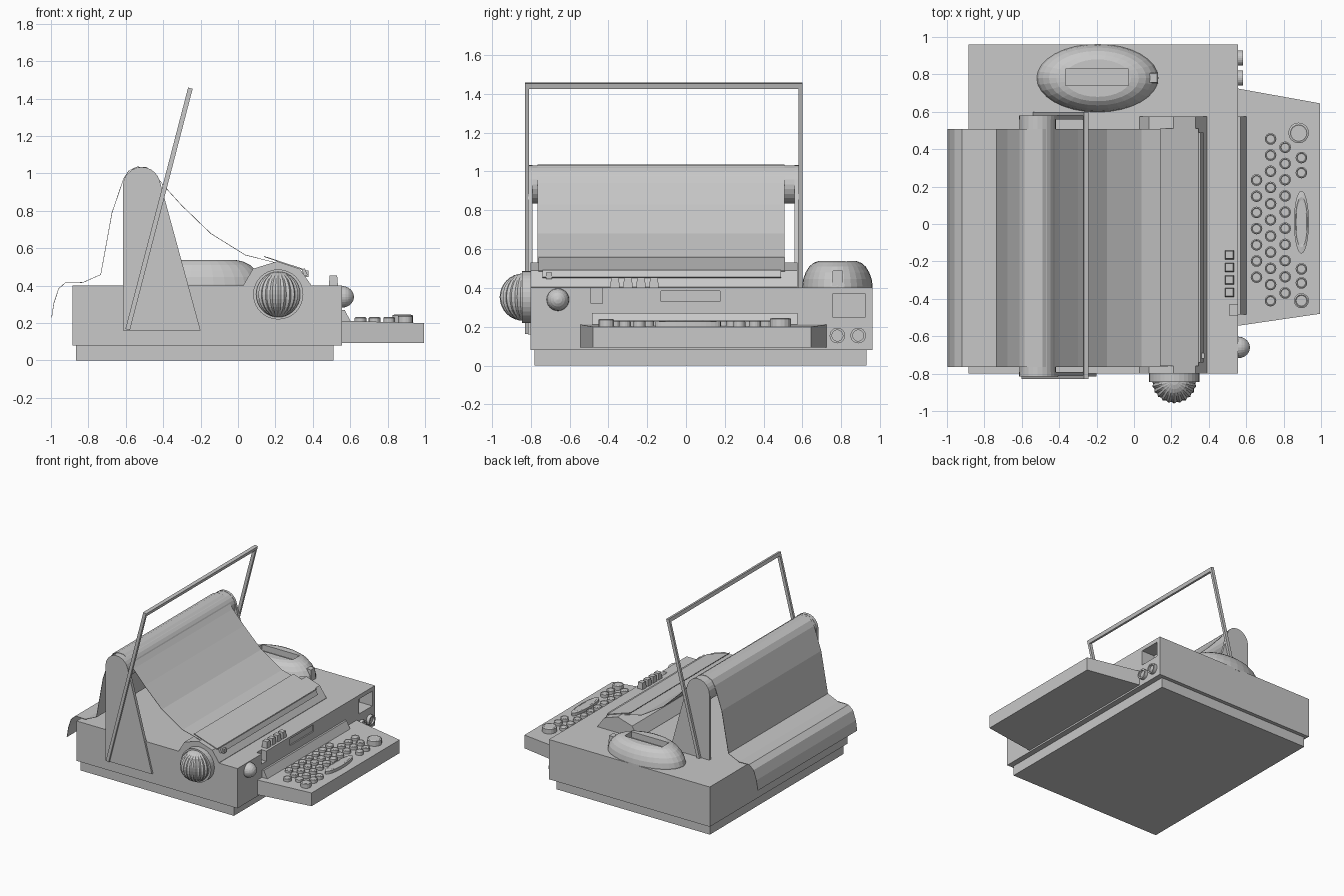
import bpy, bmesh, math
from mathutils import Vector, Matrix

if "Cube" in bpy.data.objects:
    bpy.data.objects.remove(bpy.data.objects["Cube"])

grey = bpy.data.materials.new("plain_grey")
grey.diffuse_color = (0.58, 0.58, 0.58, 1)
grey.use_nodes = True
grey.node_tree.nodes["Principled BSDF"].inputs["Base Color"].default_value = grey.diffuse_color


def finish(name, bm):
    bmesh.ops.recalc_face_normals(bm, faces=bm.faces)
    me = bpy.data.meshes.new(name)
    bm.to_mesh(me)
    bm.free()
    me.materials.append(grey)
    ob = bpy.data.objects.new(name, me)
    bpy.context.collection.objects.link(ob)
    return ob


def box(name, x0, x1, y0, y1, z0, z1, taper=1.0):
    bm = bmesh.new()
    bmesh.ops.create_cube(bm, size=1)
    for v in bm.verts:
        t = taper if v.co.z > 0 else 1
        v.co = Vector(((x0 + x1) / 2 + v.co.x * (x1 - x0) * t,
                       (y0 + y1) / 2 + v.co.y * (y1 - y0) * t,
                       z0 if v.co.z < 0 else z1))
    return finish(name, bm)


def prism(name, pts, axis, a, b):
    """Extrude a closed profile: axis 'y' takes (x, z) points, 'z' takes (x, y)."""
    bm = bmesh.new()
    mk = (lambda p, d: (p[0], d, p[1])) if axis == 'y' else (lambda p, d: (p[0], p[1], d))
    f = bm.faces.new([bm.verts.new(mk(p, a)) for p in pts])
    r = bmesh.ops.extrude_face_region(bm, geom=[f])
    d = Vector((0, b - a, 0)) if axis == 'y' else Vector((0, 0, b - a))
    bmesh.ops.translate(bm, vec=d, verts=[g for g in r['geom'] if isinstance(g, bmesh.types.BMVert)])
    return finish(name, bm)


def lathe(name, prof, centre, axis='z', sx=1.0, sy=1.0, n=24):
    """Stack of rings (radius, height) along an axis, capped at both ends."""
    bm = bmesh.new()
    rings = [[bm.verts.new((r * sx * math.cos(i * math.tau / n),
                            r * sy * math.sin(i * math.tau / n), h)) for i in range(n)]
             for r, h in prof]
    for a, b in zip(rings, rings[1:]):
        for i in range(n):
            j = (i + 1) % n
            bm.faces.new((a[i], a[j], b[j], b[i]))
    bm.faces.new(rings[0])
    bm.faces.new(rings[-1])
    rot = {'z': Matrix(), 'x': Matrix.Rotation(math.pi / 2, 4, 'Y'),
           '-y': Matrix.Rotation(math.pi / 2, 4, 'X')}[axis]
    bmesh.ops.transform(bm, matrix=Matrix.Translation(centre) @ rot, verts=bm.verts)
    return finish(name, bm)


def cut(ob, *cutters):
    for c in cutters:
        m = ob.modifiers.new("cut", 'BOOLEAN')
        m.operation = 'DIFFERENCE'
        m.object = c
        c.hide_render = True
        c.hide_set(True)


# case and plinth, with display recess, label slot and notch
box("plinth", -0.865, 0.51, -0.78, 0.93, 0, 0.085)
case = box("case", -0.885, 0.555, -0.80, 0.96, 0.08, 0.402)
cut(case,
    box("display_cutter", 0.44, 0.7, 0.755, 0.925, 0.25, 0.37),
    box("slot_cutter", 0.545, 0.7, -0.13, 0.175, 0.33, 0.385),
    box("notch_cutter", 0.51, 0.7, -0.49, -0.43, 0.32, 0.5))

# raised platen cover
prism("platen_cover", [(0.03, 0.39), (0.03, 0.405), (0.08, 0.49), (0.21, 0.53), (0.33, 0.49),
                       (0.39, 0.405), (0.39, 0.39)], 'y', -0.80, 0.575)
# paper guide plate, rod and slider
prism("guide_plate", [(0.14, 0.553), (0.345, 0.485), (0.345, 0.491), (0.14, 0.558)], 'y', -0.76, 0.51)
prism("guide_rod", [(0.34, 0.485), (0.355, 0.45), (0.372, 0.457), (0.356, 0.493)], 'y', -0.74, 0.49)
box("rod_slider", 0.345, 0.378, -0.72, -0.69, 0.445, 0.48)

# paper sheet
path = [(0.21, 0.522), (0.04, 0.565), (-0.145, 0.68), (-0.30, 0.83), (-0.40, 0.94), (-0.455, 1.01),
        (-0.49, 1.034), (-0.54, 1.036), (-0.585, 1.015), (-0.612, 0.975), (-0.675, 0.79),
        (-0.735, 0.46), (-0.83, 0.418), (-0.92, 0.42), (-0.96, 0.385), (-0.985, 0.31), (-0.998, 0.23)]
bm = bmesh.new()
rows = [[bm.verts.new((x, y, z)) for y in (-0.765, 0.507)] for x, z in path]
for a, b in zip(rows, rows[1:]):
    bm.faces.new((a[0], a[1], b[1], b[0]))
paper = finish("paper", bm)
paper.modifiers.new("thickness", 'SOLIDIFY').thickness = 0.003

# paper roller with its side supports
lathe("paper_roller", [(0.098, 0), (0.098, 1.36)], (-0.515, 0.565, 0.934), '-y')
arc = [(-0.515 + 0.1 * math.cos(math.radians(a)), 0.934 + 0.1 * math.sin(math.radians(a)))
       for a in range(180, 14, -15)]
for side, y0, y1 in (("front", -0.815, -0.79), ("back", 0.56, 0.58)):
    prism(side + "_support", [(-0.615, 0.16)] + arc + [(-0.20, 0.16)], 'y', y0, y1)

# tilted wire frame
lean = [(-0.602, 0.168), (-0.578, 0.162), (-0.243, 1.45), (-0.267, 1.458)]
prism("front_frame_arm", lean, 'y', -0.83, -0.81)
prism("back_frame_arm", lean, 'y', 0.58, 0.60)
prism("frame_top_bar", [(-0.274, 1.432), (-0.249, 1.425), (-0.242, 1.452), (-0.267, 1.459)],
      'y', -0.83, 0.60)

# fluted side knob on its collar
lathe("knob_collar", [(0.134, 0), (0.134, 0.045)], (0.215, -0.80, 0.353), '-y', n=32)
bm = bmesh.new()
bmesh.ops.create_uvsphere(bm, u_segments=48, v_segments=16, radius=0.122)
for v in bm.verts:
    k = round(math.atan2(v.co.y, v.co.x) / (math.tau / 48))
    if k % 2:
        v.co.x *= 0.93
        v.co.y *= 0.93
    v.co += Vector((0.215, -0.838, 0.353))
finish("side_knob", bm)

# front knob and two small sockets
dome = [(0.058 * math.cos(a), 0.065 * math.sin(a)) for a in (0, 0.3, 0.6, 0.9, 1.2, 1.5)]
lathe("front_knob", dome, (0.555, -0.66, 0.34), 'x')
for i, y in enumerate((0.78, 0.887)):
    lathe(f"socket_{i}", [(0.04, -0.01), (0.04, 0.027), (0.028, 0.027), (0.028, 0.012)],
          (0.555, y, 0.155), 'x')

# oval dome with recessed top and latch
prof = [(1, 0.39), (1, 0.41), (0.97, 0.446), (0.9, 0.48), (0.8, 0.51), (0.68, 0.529), (0.55, 0.538)]
oval = lathe("oval_dome", prof, (-0.195, 0.78, 0), sx=0.325, sy=0.182, n=32)
cut(oval, box("dome_cutter", -0.365, -0.03, 0.74, 0.83, 0.49, 0.7))
box("dome_latch", 0.07, 0.13, 0.75, 0.812, 0.39, 0.49, 0.8)

# switch buttons on the case
for i in range(4):
    y = -0.165 - i * 0.067
    box(f"switch_{i}", 0.485, 0.535, y - 0.025, y + 0.025, 0.395, 0.453, 0.8)

# keyboard tray and its rear lip
tray = prism("keyboard_tray", [(0.55, 0.725), (0.995, 0.645), (0.995, -0.48), (0.55, -0.545)],
             'z', 0.093, 0.20)
for v in tray.data.vertices:
    if v.co.z > 0.15 and v.co.x < 0.7:
        v.co.z = 0.212
prism("tray_lip", [(0.55, 0.20), (0.55, 0.27), (0.57, 0.27), (0.605, 0.205)], 'y', -0.485, 0.575)


# keys
def key(name, x, y, r, top, sy=1.0):
    prof = [(r, 0.19), (r, top - 0.004), (r * 0.8, top), (r * 0.7, top - 0.003)]
    lathe(name, prof, (x, y, 0), sy=sy, n=16 if sy == 1 else 32)


for x, y_start, count in ((0.655, 0.235, 7), (0.73, 0.455, 11), (0.808, 0.41, 10)):
    for i in range(count):
        key("key", x, y_start - i * 0.0865, 0.031, 0.232)
for y in (0.355, 0.275, -0.24, -0.315):
    key("key", 0.895, y, 0.031, 0.232)
key("large_key", 0.88, 0.487, 0.055, 0.245)
key("medium_key", 0.895, -0.41, 0.04, 0.24)
key("space_key", 0.895, 0.01, 0.04, 0.23, 4.2)
